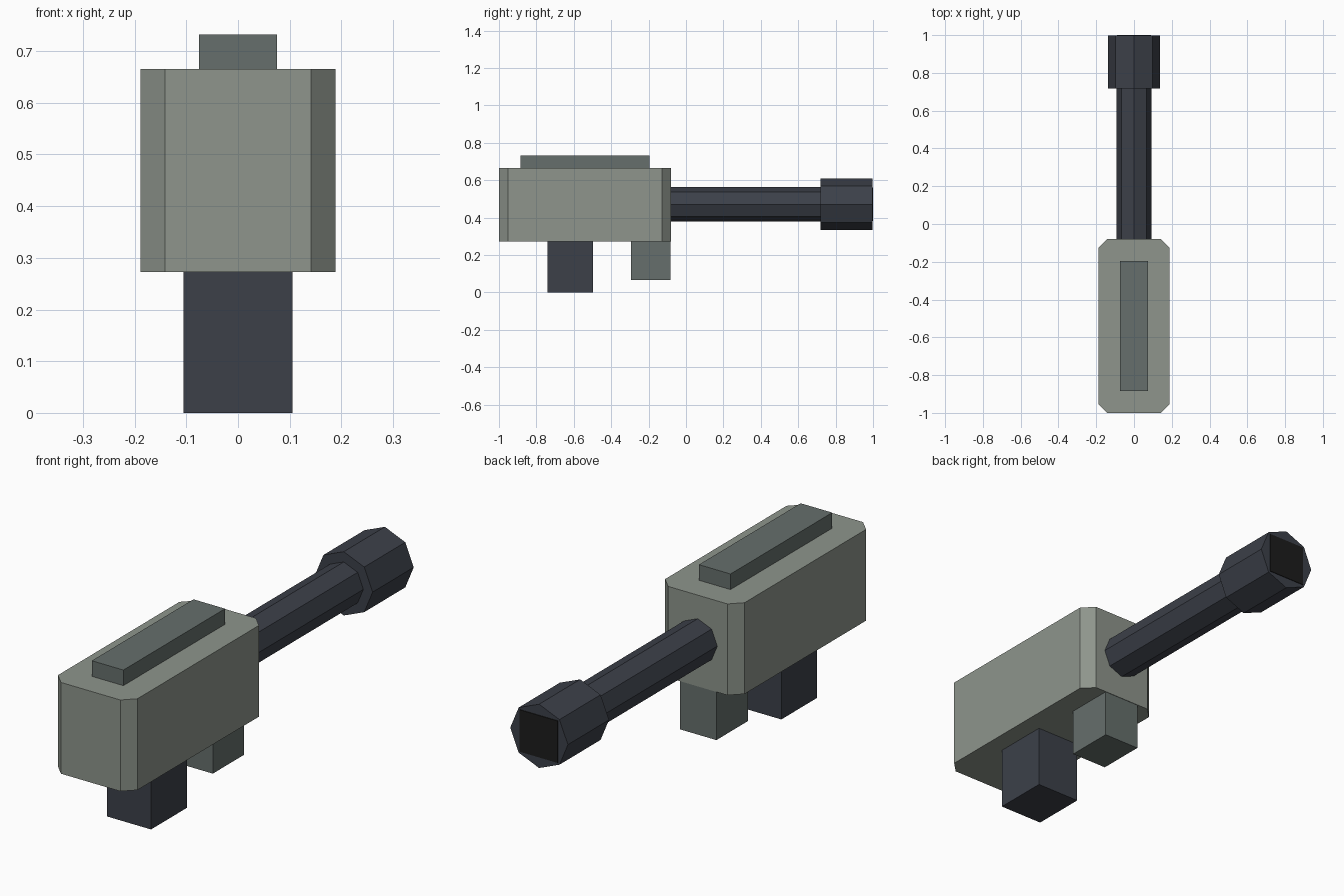
import bpy, bmesh, math
from mathutils import Matrix

cube = bpy.data.objects.get("Cube")
if cube:
    bpy.data.objects.remove(cube, do_unlink=True)


def material(name, rgb):
    # sRGB bytes to a linear flat colour
    lin = [((c / 255 + 0.055) / 1.055) ** 2.4 for c in rgb]
    m = bpy.data.materials.new(name)
    m.use_nodes = True
    m.diffuse_color = (*lin, 1)
    m.node_tree.nodes["Principled BSDF"].inputs["Base Color"].default_value = (*lin, 1)
    return m


grey_green = material("grey green", (142, 149, 140))
dark_green = material("dark grey green", (102, 111, 108))
gunmetal = material("gunmetal", (60, 64, 73))
black = material("bore black", (28, 28, 28))


def add_object(name, bm, mat):
    bmesh.ops.recalc_face_normals(bm, faces=bm.faces)
    mesh = bpy.data.meshes.new(name)
    bm.to_mesh(mesh)
    bm.free()
    mesh.materials.append(mat)
    obj = bpy.data.objects.new(name, mesh)
    bpy.context.collection.objects.link(obj)
    return obj


def box(name, half_x, y, z, mat, chamfer=0):
    """Box centred on x, with optional chamfered upright edges."""
    bm = bmesh.new()
    bmesh.ops.create_cube(bm, size=1)
    for v in bm.verts:
        v.co = (2 * half_x * v.co.x,
                y[0] + (v.co.y + 0.5) * (y[1] - y[0]),
                z[0] + (v.co.z + 0.5) * (z[1] - z[0]))
    if chamfer:
        upright = [e for e in bm.edges
                   if abs(e.verts[0].co.z - e.verts[1].co.z) > 0.01]
        bmesh.ops.bevel(bm, geom=upright, offset=chamfer, segments=1, affect='EDGES')
    return add_object(name, bm, mat)


def octagon_tube(name, radius, y, z, mat):
    """Eight-sided rod along y, with a corner pointing straight up."""
    bm = bmesh.new()
    bmesh.ops.create_cone(bm, cap_ends=True, segments=8, radius1=radius,
                          radius2=radius, depth=y[1] - y[0])
    place = Matrix.Translation((0, (y[0] + y[1]) / 2, z))
    bmesh.ops.transform(bm, matrix=place @ Matrix.Rotation(math.pi / 2, 4, 'X'),
                        verts=bm.verts)
    return add_object(name, bm, mat)


# Receiver and the parts fixed to it
box("body", 0.189, (-1.0, -0.08), (0.273, 0.665), grey_green, chamfer=0.048)
box("top_rail", 0.075, (-0.885, -0.195), (0.655, 0.732), dark_green)
box("rear_grip", 0.105, (-0.74, -0.497), (0, 0.28), gunmetal)
box("front_grip", 0.087, (-0.295, -0.082), (0.065, 0.28), dark_green)

# Barrel, muzzle and bore
octagon_tube("barrel", 0.093, (-0.1, 0.73), 0.471, gunmetal)
octagon_tube("muzzle", 0.137, (0.718, 0.997), 0.471, gunmetal)
box("bore", 0.09, (0.992, 1.0), (0.381, 0.561), black)
